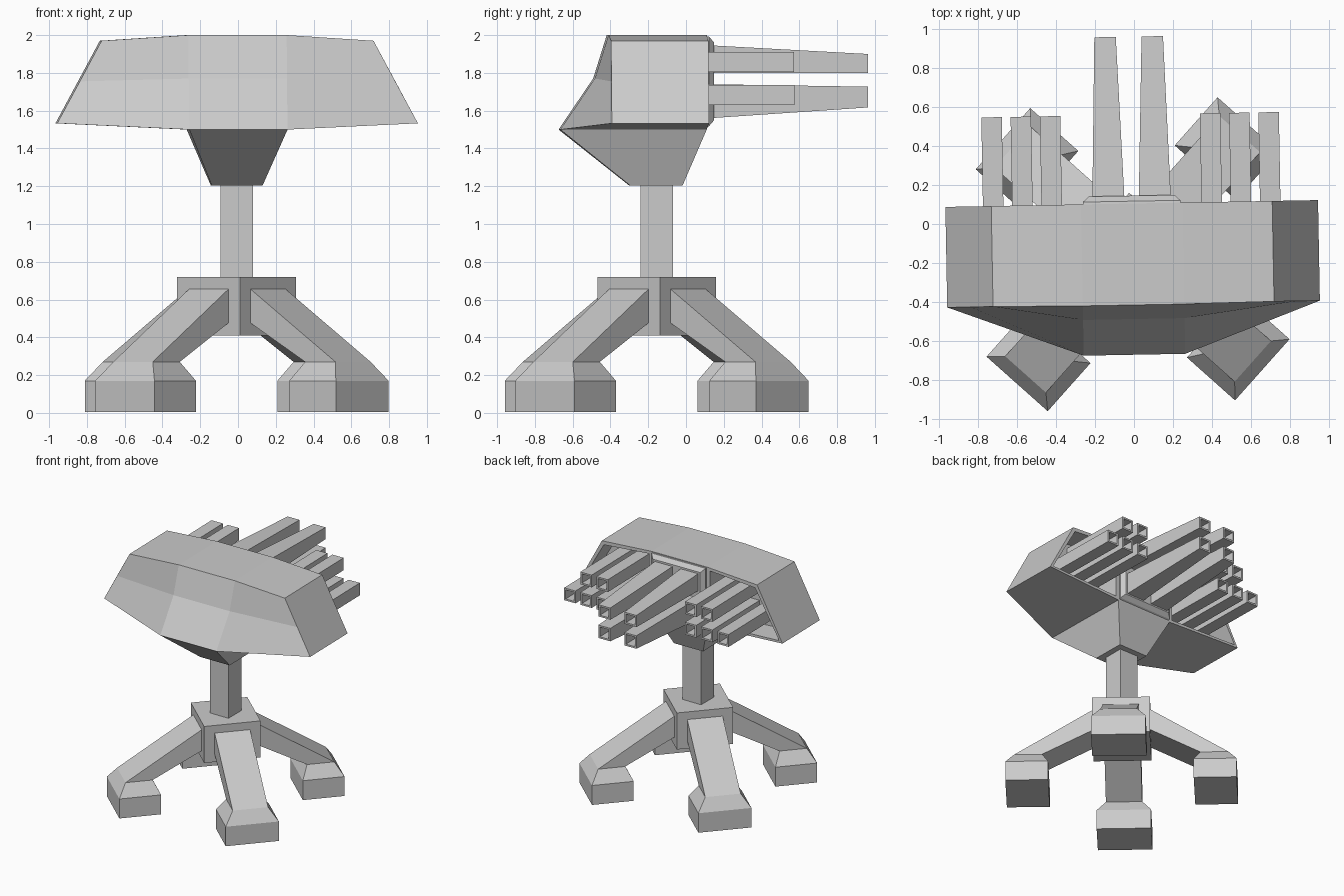
import bpy, bmesh, math
from mathutils import Matrix, Vector

if "Cube" in bpy.data.objects:
    bpy.data.objects.remove(bpy.data.objects["Cube"])

CENTRE = Vector((-0.007, -0.155, 0))
BASE = Matrix.Translation(CENTRE)
# the turret head is turned about one degree on its post
HEAD = BASE @ Matrix.Rotation(math.radians(1.05), 4, 'Z') @ Matrix.Translation((0, 0.155, 0))


def finish(name, bm, matrix):
    mesh = bpy.data.meshes.new(name)
    bm.to_mesh(mesh)
    bm.free()
    mesh.transform(matrix)
    obj = bpy.data.objects.new(name, mesh)
    bpy.context.collection.objects.link(obj)
    return obj


def loft(rings):
    """Closed skin through matching rings of points."""
    bm = bmesh.new()
    rows = [[bm.verts.new(p) for p in ring] for ring in rings]
    n = len(rows[0])
    for a, b in zip(rows, rows[1:]):
        for i in range(n):
            j = (i + 1) % n
            bm.faces.new((a[i], a[j], b[j], b[i]))
    bm.faces.new(rows[0][::-1])
    bm.faces.new(rows[-1])
    bmesh.ops.recalc_face_normals(bm, faces=bm.faces[:])
    return bm


def rect(x0, x1, y0, y1, z):
    return [(x0, y0, z), (x1, y0, z), (x1, y1, z), (x0, y1, z)]


def section(x, y, z, w, h):
    """Rectangle facing along y."""
    return [(x - w / 2, y, z - h / 2), (x + w / 2, y, z - h / 2),
            (x + w / 2, y, z + h / 2), (x - w / 2, y, z + h / 2)]


def push(bm, face, border, depth):
    """Inset a face, then extrude it along its normal."""
    bmesh.ops.inset_individual(bm, faces=[face], thickness=border, depth=0)
    new = bmesh.ops.extrude_discrete_faces(bm, faces=[face])['faces'][0]
    new.normal_update()
    bmesh.ops.translate(bm, verts=new.verts[:], vec=new.normal * depth)


def barrel(name, start, end, bore):
    """Square gun barrel with a hollow muzzle."""
    bm = loft([start, end])
    bm.faces.ensure_lookup_table()
    muzzle = max(bm.faces, key=lambda f: f.calc_center_median().y)
    push(bm, muzzle, bore, -0.12)
    finish(name, bm, HEAD)


# Base: hub block, four legs with wide feet, square post
TURN = math.radians(48.3)
H = 0.223
finish("hub", loft([rect(-H, H, -H, H, 0.41), rect(-H, H, -H, H, 0.72)]),
       BASE @ Matrix.Rotation(TURN, 4, 'Z'))
for k in range(4):
    turn = BASE @ Matrix.Rotation(TURN + k * math.pi / 2, 4, 'Z')
    w = 0.14
    hip = [(0.215, -w, 0.48), (0.215, -w, 0.66), (0.215, w, 0.66), (0.215, w, 0.48)]
    ankle = [(0.61, -w, 0.27), (0.825, -w, 0.27), (0.825, w, 0.27), (0.61, w, 0.27)]
    sole = [rect(0.56, 0.89, -0.21, 0.21, z) for z in (0.17, 0.005)]
    sole = [[(r[0]), (r[1]), (r[2]), (r[3])] for r in sole]
    finish(f"leg_{k + 1}", loft([hip, ankle] + sole), turn)
P = 0.086
finish("post", loft([rect(-P, P, -P, P, z) for z in (0.70, 1.22)]), BASE)

# Funnel-shaped neck below the head
finish("neck", loft([rect(-0.135, 0.135, -0.30, -0.02, 1.205),
                     rect(-0.26, 0.26, -0.67, 0.105, 1.5)]), HEAD)

# Head: four cross-sections, mirrored about the centre
BACK = 0.105
inner = [(0.26, BACK, 2.0), (0.26, -0.415, 2.0), (0.26, -0.487, 1.77),
         (0.26, -0.67, 1.5), (0.26, BACK, 1.5)]
outer = [(0.72, BACK, 1.97), (0.72, -0.41, 1.97), (0.835, -0.41, 1.755),
         (0.955, -0.41, 1.533), (0.955, BACK, 1.533)]


def flip(ring):
    return [(-x, y, z) for x, y, z in ring]


head = loft([flip(outer), flip(inner), inner, outer])
rear = [f for f in head.faces if f.normal.y > 0.9]
for f in rear:
    if abs(f.calc_center_median().x) > 0.1:
        push(head, f, 0.035, -0.2)      # gun bays
finish("head", head, HEAD)

# Raised plate in the middle of the back
plate = loft([section(0, BACK - 0.01, 1.75, 0.50, 0.49),
              section(0, BACK + 0.012, 1.755, 0.50, 0.475),
              section(0, BACK + 0.04, 1.755, 0.44, 0.41)])
finish("rear_plate", plate, HEAD)

# Four long tapered guns in the middle, five short guns in each bay
for side, s in (("left", -1), ("right", 1)):
    barrel(f"long_gun_upper_{side}", section(s * 0.119, 0.12, 1.873, 0.165, 0.146),
           section(s * 0.121, 0.96, 1.85, 0.11, 0.10), 0.02)
    barrel(f"long_gun_lower_{side}", section(s * 0.119, 0.12, 1.65, 0.165, 0.18),
           section(s * 0.121, 0.96, 1.672, 0.11, 0.11), 0.02)
    for z, columns in ((1.857, (0.41, 0.56)), (1.683, (0.41, 0.56, 0.71))):
        for x in columns:
            barrel(f"short_gun_{side}", section(s * x, -0.09, z, 0.105, 0.105),
                   section(s * x, 0.56, z, 0.105, 0.105), 0.02)
